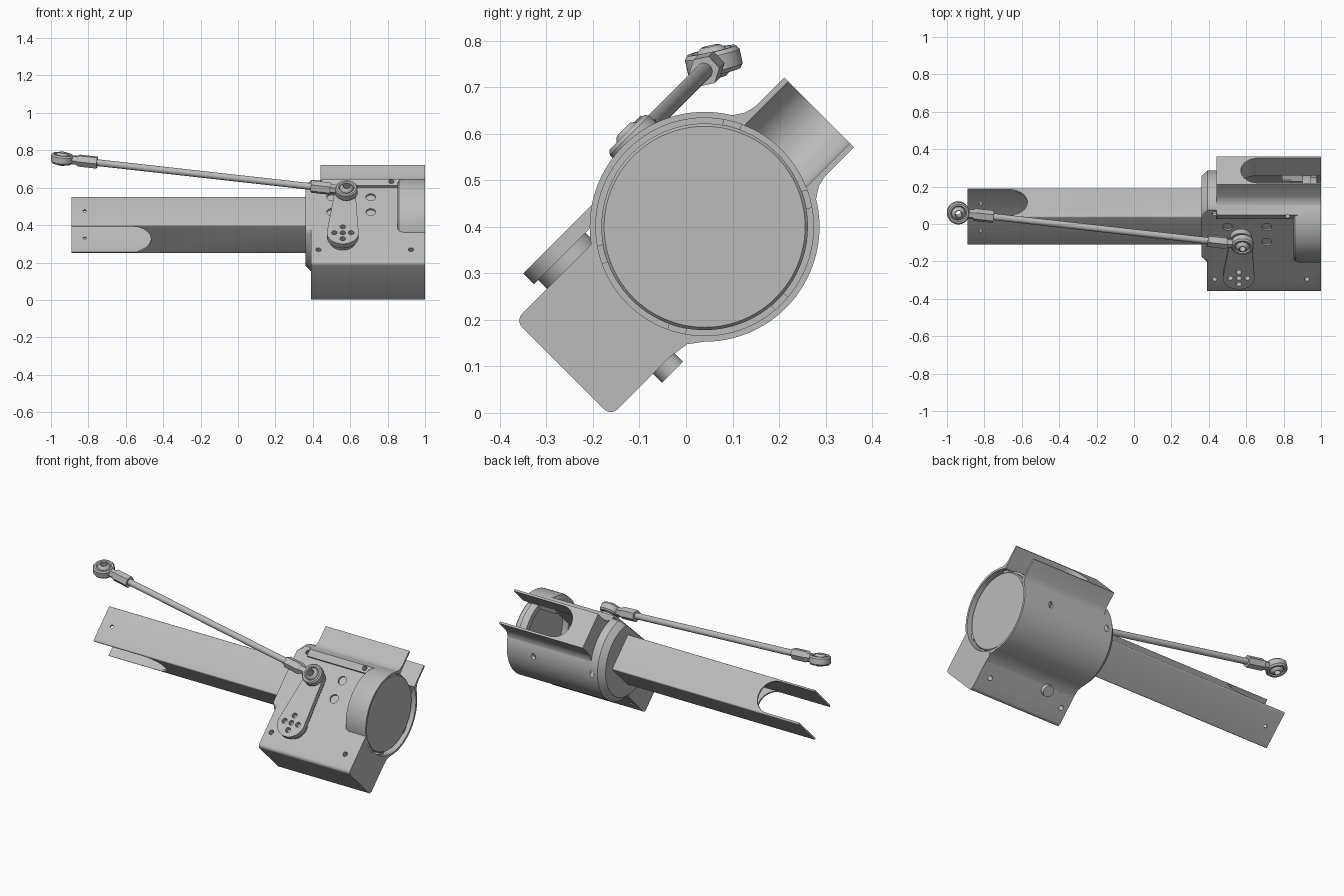
import bpy, bmesh
from math import pi, sin, cos, atan2, radians
from mathutils import Matrix, Vector

if "Cube" in bpy.data.objects:
    bpy.data.objects.remove(bpy.data.objects["Cube"])

grey = bpy.data.materials.new("light_grey")
grey.use_nodes = True
grey.diffuse_color = (0.5, 0.5, 0.5, 1)
grey.node_tree.nodes["Principled BSDF"].inputs["Base Color"].default_value = (0.5, 0.5, 0.5, 1)

# The assembly is rolled 45 degrees about its long axis
FRAME = Matrix.Translation((0, 0.04, 0.40)) @ Matrix.Rotation(radians(45), 4, 'X')
UP = Matrix.Identity(4)
ALONG_X = Matrix(((0, 0, 1), (1, 0, 0), (0, 1, 0))).to_4x4()
ALONG_Y = Matrix(((1, 0, 0), (0, 0, 1), (0, 1, 0))).to_4x4()


def build(name, verts, faces, mat):
    bm = bmesh.new()
    vs = [bm.verts.new(mat @ Vector(v)) for v in verts]
    for f in faces:
        bm.faces.new([vs[i] for i in f])
    bmesh.ops.recalc_face_normals(bm, faces=bm.faces)
    me = bpy.data.meshes.new(name)
    bm.to_mesh(me)
    bm.free()
    me.materials.append(grey)
    ob = bpy.data.objects.new(name, me)
    bpy.context.scene.collection.objects.link(ob)
    ob.matrix_world = FRAME
    return ob


def prism(name, pts, lo, hi, mat=UP):
    n = len(pts)
    verts = [(p, q, h) for h in (lo, hi) for p, q in pts]
    faces = [(i, (i + 1) % n, (i + 1) % n + n, i + n) for i in range(n)]
    faces += [tuple(range(n))[::-1], tuple(range(n, 2 * n))]
    return build(name, verts, faces, mat)


def lathe(name, prof, mat=UP, n=64, ring=False, flat=9):
    # flat clips the round section to a level top
    verts = [(r * cos(2 * pi * k / n), min(r * sin(2 * pi * k / n), flat), h)
             for r, h in prof for k in range(n)]
    m = len(prof)
    faces = []
    for i in range(m if ring else m - 1):
        a, b = i * n, (i + 1) % m * n
        faces += [(a + k, a + (k + 1) % n, b + (k + 1) % n, b + k) for k in range(n)]
    if not ring:
        faces += [tuple(range(n))[::-1], tuple(range((m - 1) * n, m * n))]
    return build(name, verts, faces, mat)


def rod_shape(name, r, lo, hi, mat=UP, n=32):
    return lathe(name, [(r, lo), (r, hi)], mat, n)


def drill(x, y, r, lo, hi):
    return rod_shape("drill", r, lo, hi, Matrix.Translation((x, y, 0)), 20)


def combine(ob, tools, op='DIFFERENCE'):
    for t in tools:
        md = ob.modifiers.new("bool", 'BOOLEAN')
        md.object, md.operation, md.solver = t, op, 'EXACT'
        bpy.context.view_layer.update()
        dg = bpy.context.evaluated_depsgraph_get()
        me = bpy.data.meshes.new_from_object(ob.evaluated_get(dg))
        ob.modifiers.clear()
        ob.data = me
        bpy.data.objects.remove(t)
    return ob


def arc(cx, cy, r, a0, a1, n=16):
    return [(cx + r * cos(radians(a0 + (a1 - a0) * i / n)),
             cy + r * sin(radians(a0 + (a1 - a0) * i / n))) for i in range(n + 1)]


def round_rect(x0, x1, y0, y1, r):
    return (arc(x1 - r, y1 - r, r, 0, 90, 5) + arc(x0 + r, y1 - r, r, 90, 180, 5)
            + arc(x0 + r, y0 + r, r, 180, 270, 5) + arc(x1 - r, y0 + r, r, 270, 360, 5))


# Housing: flattened barrel, full round mouth, servo box and corner fillet
R = 0.247
housing = lathe("housing", [(0.215, 0.36), (R, 0.392), (R, 0.90)], ALONG_X, 96, flat=0.145)
mouth = lathe("mouth", [(0.225, 0.853), (0.24, 0.862), (R, 0.885), (R, 1.0)], ALONG_X, 96)
box = prism("box", round_rect(-0.43, 0.1, -0.145, 0.145, 0.02), 0.39, 0.9995, ALONG_X)
fillet = prism("fillet", [(-0.26, -0.13), (-0.25, -0.1451), (-0.205, -0.152), (-0.17, -0.178),
                          (-0.17, -0.13)], 0.392, 0.999, ALONG_X)

# Scoop: raised block with a sloping end, flared at its foot
half = [(0.348, 0.106), (0.26, 0.106), (0.235, 0.112), (0.212, 0.127), (0.18, 0.168), (0.14, 0.16)]
scoop = prism("scoop", half + [(p, -q) for p, q in half[::-1]], 0.44, 0.9998, ALONG_X)
slope = prism("slope", [(0.40, 0.10), (0.45, 0.17), (0.59, 0.31), (0.62, 0.333), (0.66, 0.35),
                        (0.66, 0.5), (0.40, 0.5)], -0.3, 0.3, ALONG_Y)
combine(scoop, [slope])
combine(housing, [mouth, box, fillet, scoop], 'UNION')

# Hollow the housing, open the scoop slot and drill the screw holes
bore = lathe("bore", [(0.234, 0.40), (0.234, 0.89)], ALONG_X, 96, flat=0.128)
bore_mouth = lathe("bore_mouth", [(0.234, 0.875), (0.234, 1.1)], ALONG_X, 96)
slot = prism("slot", [(1.1, 0.094)] + arc(0.665, 0, 0.094, 90, 270) + [(1.1, -0.094)],
             0.1, 0.5, ALONG_Y)
holes = [drill(x, y, 0.014, -0.4, 0.4) for x, y in
         ((0.43, 0.166), (0.82, 0.166), (0.43, -0.33), (0.925, -0.33))]
holes += [drill(x, y, 0.026, 0.134, 0.2) for x in (0.5, 0.71) for y in (-0.046, 0.067)]
combine(housing, [bore, bore_mouth, slot] + holes)

# Motor end cap, support ring and inner ribs
lathe("motor_cap", [(0.222, 0.94), (0.222, 0.975), (0.216, 0.982)], ALONG_X, 96)
lathe("support_ring", [(0.2345, 0.90), (0.2345, 0.945), (0.20, 0.945), (0.20, 0.90)],
      ALONG_X, 96, ring=True)
for i, ang in enumerate((30, 150, 210, 270, 330)):
    turn = Matrix.Rotation(radians(ang), 4, 'X')
    prism("inner_rib_%d" % i, [(0.20, -0.02), (0.234, -0.02), (0.234, 0.02), (0.20, 0.02)],
          0.79 if ang != 150 else 0.9, 0.975, turn @ ALONG_X)
prism("inner_bracket", [(0.15, -0.14), (0.19, -0.14), (0.19, -0.08), (0.15, -0.08)],
      0.79, 0.84, ALONG_X)
rod_shape("pivot_stub", 0.032, -0.172, -0.13, Matrix.Translation((0.57, -0.27, 0)))

# Square tube beam with slotted outer end
beam = prism("beam", round_rect(-0.108, 0.108, -0.108, 0.108, 0.008), -0.89, 0.38, ALONG_X)
hollow = prism("hollow", round_rect(-0.097, 0.097, -0.097, 0.097, 0.003), -1, 0.34, ALONG_X)


def beam_slot(end, lo, hi):
    w = 0.0965
    return prism("beam_slot", [(-1, -w)] + arc(end - w, 0, w, -90, 90) + [(-1, w)], lo, hi, ALONG_Y)


combine(beam, [hollow, beam_slot(-0.465, -0.2, -0.05), beam_slot(-0.57, 0.05, 0.2),
               drill(-0.82, 0, 0.009, -0.2, 0.2)])

# Servo horn: round hub and tapered arm
HX, HY = 0.56, -0.262
rod_shape("horn_hub", 0.072, 0.14, 0.176, Matrix.Translation((HX, HY, 0)), 48)
horn = prism("horn", arc(HX, HY, 0.085, 170, 370, 28) + arc(0.572, 0.02, 0.058, 10, 170, 20),
             0.172, 0.205)
combine(horn, [drill(HX + dx, HY + dy, 0.015, 0.178, 0.3) for dx, dy in
               ((0, 0), (0.045, 0), (-0.045, 0), (0, 0.045), (0, -0.045))])

# Push rod with a ball joint at each end
near, far = Vector((0.58, 0.025, 0.237)), Vector((-0.94, 0.265, 0.237))
span = (far - near).length
yaw = Matrix.Rotation(atan2(far.y - near.y, far.x - near.x), 4, 'Z')
rod_mat = Matrix.Translation(near) @ yaw
rod_shape("push_rod", 0.018, 0.12, span - 0.12, rod_mat @ ALONG_X, 24)


def joint(side, mat):
    lathe(side + "_joint_eye", [(0.06, -0.016), (0.06, 0.016), (0.053, 0.025), (0.043, 0.025),
                                (0.037, 0.018), (0.037, -0.018), (0.043, -0.025), (0.053, -0.025)],
          mat, 40, ring=True)
    ball = [(0.04 * cos(radians(t)), 0.04 * sin(radians(t))) for t in range(-60, 61, 15)]
    lathe(side + "_joint_ball", ball + [(0.017, 0.0346), (0.017, -0.0346)], mat, 32, ring=True)
    lathe(side + "_joint_shank", [(0.024, 0.044), (0.026, 0.08), (0.034, 0.09), (0.034, 0.19)],
          mat @ ALONG_X, 6)


joint("near", rod_mat)
joint("far", Matrix.Translation(far) @ yaw @ Matrix.Rotation(pi, 4, 'Z')
      @ Matrix.Rotation(radians(-33), 4, 'X'))
rod_shape("joint_pin", 0.024, 0.2, 0.215, Matrix.Translation(near * Vector((1, 1, 0)).length / 2 ** 0.5
                                                             - Vector((0, 0, near.z))), 24)

# Smooth curved surfaces, keep hard edges
for ob in bpy.context.scene.objects:
    if ob.type == 'MESH' and ob.data.materials and ob.data.materials[0] == grey:
        ob.data.shade_smooth()
        ob.data.set_sharp_from_angle(angle=radians(28))
